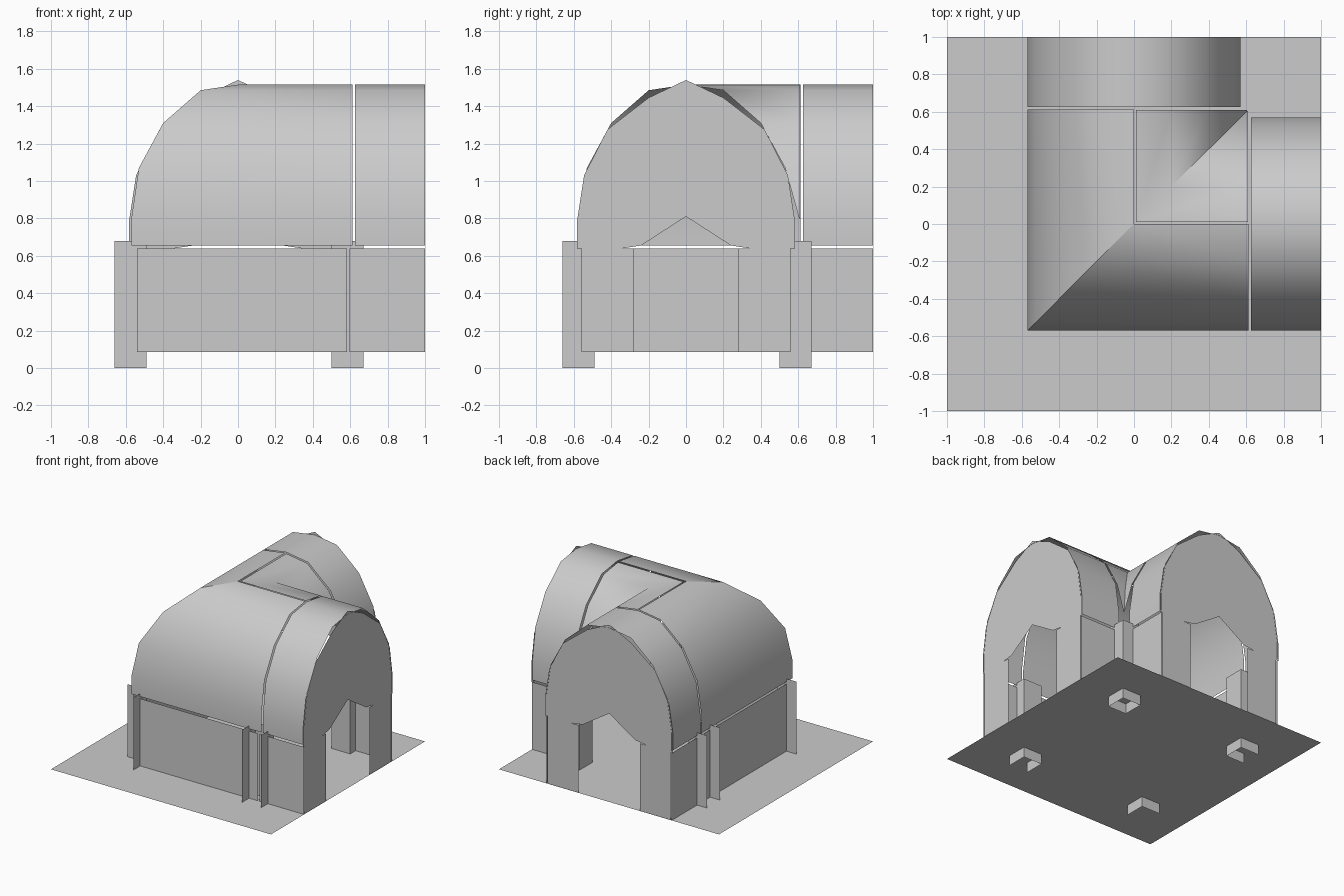
import bpy, bmesh
from mathutils import Vector

if "Cube" in bpy.data.objects:
    bpy.data.objects.remove(bpy.data.objects["Cube"])

FLOOR_Z, WALL_TOP, PILLAR_TOP = 0.085, 0.638, 0.68
# half arch: distance from centre line, height
ARCH = [(0, 1.515), (0.2, 1.485), (0.4, 1.31), (0.53, 1.07), (0.57, 0.8), (0.57, 0.655)]
INNER = [(0.012, 1.513), (0.2, 1.485), (0.4, 1.31), (0.53, 1.07), (0.605, 0.8)]


def make(name, polys, swap=False, smooth=False, merge=True):
    """Sheet object from polygons; swap mirrors it across the x = y diagonal."""
    bm = bmesh.new()
    for poly in polys:
        vs = [bm.verts.new((p[1], p[0], p[2]) if swap else p) for p in poly]
        bm.faces.new(vs)
    if merge:
        bmesh.ops.remove_doubles(bm, verts=bm.verts, dist=0.0005)
    bmesh.ops.recalc_face_normals(bm, faces=bm.faces)
    bm.normal_update()
    ref = Vector((0, 0, 0.3))
    if sum(f.normal.dot(f.calc_center_median() - ref) * f.calc_area() for f in bm.faces) < 0:
        bmesh.ops.reverse_faces(bm, faces=bm.faces)
    me = bpy.data.meshes.new(name)
    bm.to_mesh(me)
    bm.free()
    ob = bpy.data.objects.new(name, me)
    bpy.context.collection.objects.link(ob)
    if smooth:
        bpy.ops.object.select_all(action='DESELECT')
        ob.select_set(True)
        bpy.context.view_layer.objects.active = ob
        bpy.ops.object.shade_smooth_by_angle(angle=0.7)
    return ob


def wall(a, b, z0, z1):
    """Vertical rectangle between two plan points."""
    return [(*a, z0), (*b, z0), (*b, z1), (*a, z1)]


def strips(profile, start, end):
    """Vault along x: start and end give the x limit at each profile point (y, z)."""
    out = []
    for (y0, z0), (y1, z1) in zip(profile, profile[1:]):
        out.append([(start(y0), y0, z0), (end(y0), y0, z0),
                    (end(y1), y1, z1), (start(y1), y1, z1)])
    return out


# floor
make("floor", [[(-1, -1, FLOOR_Z), (1, -1, FLOOR_Z), (1, 1, FLOOR_Z), (-1, 1, FLOOR_Z)]])

outer = [(-y, z) for y, z in ARCH]
full_arch = outer[::-1] + ARCH[1:]

for swap, tag in ((False, "right"), (True, "back")):
    # straight vault over the arm
    make(tag + "_arm_vault", strips(full_arch, lambda y: 0.625, lambda y: 1.0), swap, True)
    # mitred outer half of the corner vault
    make(tag + "_corner_vault", strips(outer, lambda y: y, lambda y: 0.612), swap, True)
    # low side walls
    make(tag + "_outer_wall", [wall((-0.54, -0.57), (0.583, -0.57), FLOOR_Z, WALL_TOP)], swap)
    make(tag + "_outer_arm_wall", [wall((0.595, -0.57), (1, -0.57), FLOOR_Z, WALL_TOP)], swap)
    make(tag + "_inner_arm_wall", [wall((0.6, 0.57), (1, 0.57), FLOOR_Z, WALL_TOP)], swap)
    # end wall: two door jambs and a gable with a pointed door head
    make(tag + "_door_jambs", [wall((0.998, s * 0.56), (0.998, s * 0.28), FLOOR_Z, 0.64)
                               for s in (-1, 1)], swap)
    side = [(0.34, 0.64), (0.582, 0.64), (0.582, 0.79), (0.545, 1.03),
            (0.42, 1.275), (0.2, 1.445), (0, 1.54)]
    head = [(0, 0.81), (0.24, 0.655)]
    make(tag + "_gable", [[(0.998, s * y, z) for y, z in head + side] for s in (-1, 1)], swap)

# valley roof over the inside of the corner
valley = strips(INNER, lambda y: y, lambda y: 0.61)
valley += [[(y, x, z) for x, y, z in p] for p in valley]
make("inner_valley_roof", valley, smooth=True)


# corner pillars: thin upright sheets following a plan path
def pillar(name, path, swap=False):
    make(name, [wall(a, b, 0, PILLAR_TOP) for a, b in zip(path, path[1:])], swap)


A, B = 0.5, 0.67
pillar("outer_corner_pillar", [(-0.49, -0.66), (-0.49, -0.49), (-0.66, -0.49)])
channel = [(A, -0.66), (A, -0.49), (B, -0.49), (B, -0.66)]
pillar("right_channel_pillar", channel)
pillar("back_channel_pillar", channel, True)
pillar("inner_corner_pillar", [(A, A), (B, A), (B, B), (A, B), (A, A)])
